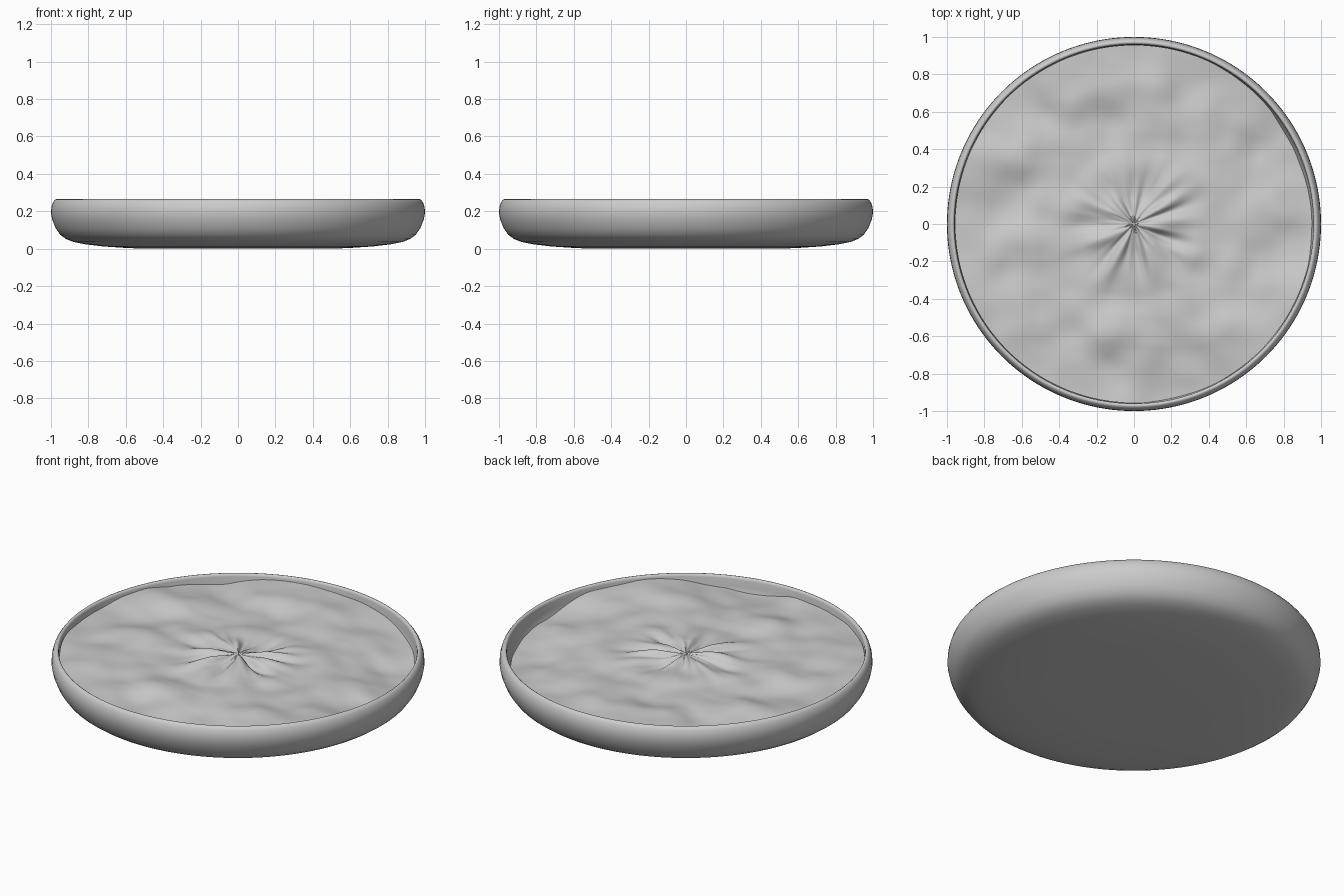
import bpy, math
from mathutils import Vector, noise

if "Cube" in bpy.data.objects:
    bpy.data.objects.remove(bpy.data.objects["Cube"])


def make(name, verts, faces, angle):
    me = bpy.data.meshes.new(name)
    me.from_pydata(verts, [], faces)
    me.validate()
    ob = bpy.data.objects.new(name, me)
    bpy.context.collection.objects.link(ob)
    bpy.ops.object.select_all(action='DESELECT')
    ob.select_set(True)
    bpy.context.view_layer.objects.active = ob
    bpy.ops.object.shade_smooth_by_angle(angle=math.radians(angle))
    return ob


def rings(radii, height, n):
    # rings around a centre vertex; height(i, r, t) gives z
    verts = [(0, 0, height(0, 0, 0))]
    for i, r in enumerate(radii):
        for k in range(n):
            t = 2 * math.pi * k / n
            verts.append((r * math.cos(t), r * math.sin(t), height(i, r, t)))
    faces = [(0, 1 + k, 1 + (k + 1) % n) for k in range(n)]
    for i in range(len(radii) - 1):
        a, b = 1 + i * n, 1 + (i + 1) * n
        for k in range(n):
            j = (k + 1) % n
            faces.append((a + k, b + k, b + j, a + j))
    return verts, faces


# shallow dish: closed profile from inner floor, over the rim, to the underside
profile = [(0.55, 0.05), (0.8, 0.06), (0.87, 0.075), (0.92, 0.115), (0.95, 0.165),
           (0.959, 0.21), (0.96, 0.25), (0.963, 0.26), (0.97, 0.265), (0.978, 0.263),
           (0.99, 0.247), (0.998, 0.22), (1.0, 0.19), (0.993, 0.155), (0.975, 0.11),
           (0.95, 0.074), (0.92, 0.052), (0.88, 0.036), (0.82, 0.024), (0.72, 0.012),
           (0.6, 0.004), (0.5, 0.0)]
n = 160
verts, faces = rings([p[0] for p in profile], lambda i, r, t: profile[i][1] if r else 0.05, n)
last = len(verts) - n
verts.append((0, 0, 0))
faces += [(len(verts) - 1, last + (k + 1) % n, last + k) for k in range(n)]
make("dish", verts, faces, 50)
# profile runs outward along the floor, so floor faces up and the wall faces out

# depth of the filling below the rim at points around the edge
edge = [(0, .10), (28, .115), (52, .08), (82, .047), (103, .03), (116, .026),
        (130, .06), (146, .043), (159, .022), (181, .045), (205, .035), (235, .045),
        (266, .045), (284, .085), (294, .065), (314, .022), (335, .035), (360, .10)]


def edge_depth(t):
    d = math.degrees(t) % 360
    for (a, u), (b, v) in zip(edge, edge[1:]):
        if a <= d <= b:
            f = (d - a) / (b - a)
            return u + (v - u) * f * f * (3 - 2 * f)


# swells seen from above: x, y, height, width
swells = [(-0.7, 0.36, .025, .13), (-0.7, 0.17, -.025, .13), (-0.25, 0.7, .02, .12),
          (-0.15, 0.55, -.02, .12), (-0.15, -0.58, .02, .13), (-0.1, -0.82, -.025, .12),
          (0.8, 0.05, .025, .13), (0.75, -0.15, -.02, .12), (-0.55, -0.1, .02, .12),
          (0.3, -0.15, .015, .1), (0.1, 0.75, .015, .14), (0.5, -0.55, .015, .16),
          (0.6, 0.35, -.015, .18), (-0.6, -0.5, .01, .16)]


def filling_height(i, r, t):
    # rippled surface with pleats gathered at the centre
    c, s = math.cos(t), math.sin(t)
    w = max(0, min(1, (r - 0.5) / 0.45))
    w = w * w * (3 - 2 * w)
    base = 0.243 - 0.018 * min(1, r / 0.4)
    pleat = noise.noise(Vector((2.3 * c + 5, 2.3 * s, 2.2 * r + 1)))
    fine = noise.noise(Vector((4.5 * c, 4.5 * s + 9, 3.5 * r)))
    near = min(1, r / 0.15) * math.exp(-(r / 0.3) ** 2)
    z = base + (0.05 * pleat + 0.03 * fine) * near
    bump = sum(h * math.exp(-((r * c - x) ** 2 + (r * s - y) ** 2) / d ** 2)
               for x, y, h, d in swells)
    small = noise.noise(Vector((6 * r * c + 3, 6 * r * s + 7, 2)))
    z = z * (1 - w) + w * (0.265 - edge_depth(t))
    z += min(1, r / 0.4) * (bump + 0.015 * small) * (1 - 0.5 * max(0, r - 0.75) / 0.2)
    # soften any peak that would rise past the rim
    return z if z < 0.24 else 0.24 + 0.025 * math.tanh((z - 0.24) / 0.025)


radii = [0.957 * (k + 1) / 90 for k in range(90)]
verts, faces = rings(radii, filling_height, 240)
make("filling", verts, faces, 60)
